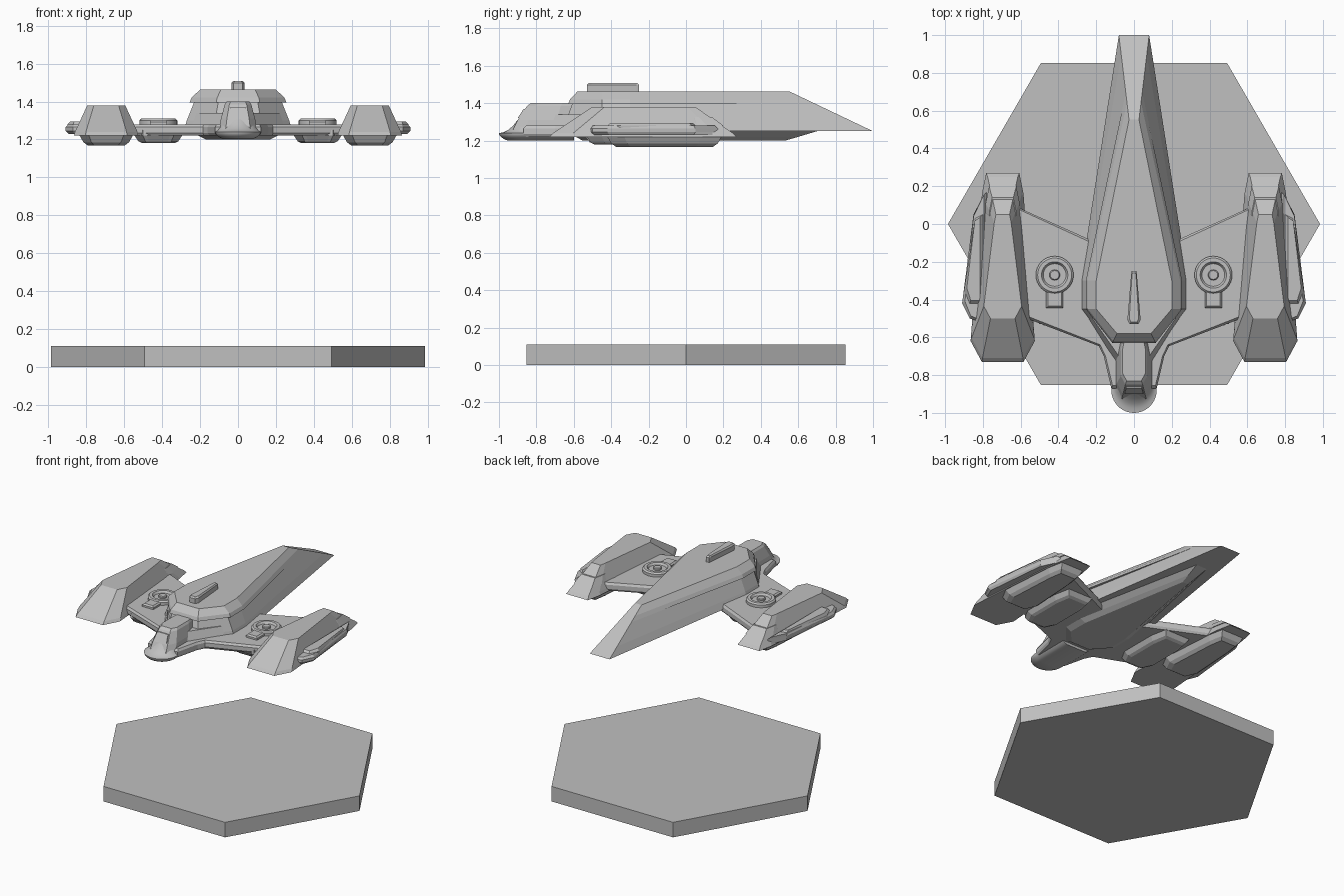
import bpy, bmesh, math

if "Cube" in bpy.data.objects:
    bpy.data.objects.remove(bpy.data.objects["Cube"], do_unlink=True)

tone = .53
grey = bpy.data.materials.new("plain_grey")
grey.use_nodes = True
grey.diffuse_color = (tone, tone, tone, 1)
grey.node_tree.nodes["Principled BSDF"].inputs["Base Color"].default_value = grey.diffuse_color


def loft(name, layers, side=1, smooth=False):
    """Skin stacked outlines; layers = [(height, outline), ...]."""
    bm = bmesh.new()
    rings = [[bm.verts.new((x * side, y, height)) for x, y in outline]
             for height, outline in layers]
    for lower, upper in zip(rings, rings[1:]):
        for i in range(len(lower)):
            bm.faces.new((lower[i - 1], lower[i], upper[i], upper[i - 1]))
    bm.faces.new(rings[0])
    bm.faces.new(rings[-1])
    bmesh.ops.recalc_face_normals(bm, faces=bm.faces)
    mesh = bpy.data.meshes.new(name)
    bm.to_mesh(mesh)
    bm.free()
    mesh.materials.append(grey)
    part = bpy.data.objects.new(name, mesh)
    bpy.context.collection.objects.link(part)
    if smooth:
        bpy.ops.object.select_all(action="DESELECT")
        part.select_set(True)
        bpy.context.view_layer.objects.active = part
        bpy.ops.object.shade_smooth_by_angle(angle=math.radians(35))


def shrink(outline, inset):
    """Pull an outline towards its middle by the inset on each side."""
    xs, ys = zip(*outline)

    def pull(value, values):
        middle, half = (max(values) + min(values)) / 2, (max(values) - min(values)) / 2
        return middle + (value - middle) * (1 - inset / half)

    return [(pull(x, xs), pull(y, ys)) for x, y in outline]


def slab(name, outline, low, high, edge=.015, side=1, smooth=False):
    """Plate with chamfered rims above and below."""
    small = shrink(outline, edge)
    loft(name, [(low, small), (low + edge, outline), (high - edge, outline), (high, small)],
         side, smooth)


def sym(half, centre=0):
    """Complete a half outline across its centre line."""
    return ([(centre + x, y) for x, y in half]
            + [(centre - x, y) for x, y in reversed(half)])


def rect(centre, half, front, rear):
    return sym([(half, front), (half, rear)], centre)


def circle(radius, x=0, y=0, sides=32):
    turns = [math.tau * i / sides for i in range(sides)]
    return [(x + radius * math.cos(t), y + radius * math.sin(t)) for t in turns]


def casing(centre, front, rear, nose, tail):
    """Long outline with cut corners; nose and tail are half widths."""
    return sym([(nose * .65, front), (nose, front + nose * .65),
                (tail, rear - tail), (tail * .8, rear)], centre)


def blade(tip, wide):
    """Hull outline: long tapering tail, blunt front."""
    return sym([(tip * .12 - .04, tip), (wide, -.3), (wide, -.45),
                (wide * .45, -.4 - wide * .9)])


def tail_tip(height):
    """The tail edge slopes forward as the hull rises."""
    return 1 - (height - keel_top) * 2.1


def nose_ring(radius, front):
    """Round-fronted outline running back into the neck."""
    turns = [math.pi * i / 20 for i in range(21)]
    arc = [(radius * math.cos(t), front + radius - radius * math.sin(t)) for t in turns]
    return [(radius, neck)] + arc + [(-radius, neck)]


wing_low, keel_top, wing_top = 1.22, 1.25, 1.28
neck = -.6

# Hexagonal display base
loft("base", [(height, circle(.985, sides=6)) for height in (0, .11)])

# Main hull: keel, body, overhanging deck and fin
loft("hull_keel", [(1.2, blade(.53, .17)), (wing_low, blade(.6, .21)),
                   (keel_top, blade(.7, .25))])
loft("hull_body", [(height, blade(tail_tip(height), wide))
                   for height, wide in ((keel_top, .285), (1.3, .27), (1.4, .23))])
loft("hull_deck", [(height, blade(tail_tip(height), wide))
                   for height, wide in ((1.395, .255), (1.42, .245), (1.463, .2))])
slab("dorsal_fin", casing(0, -.53, -.25, .035, .015), 1.44, 1.508, edge=.01)

# Neck and cockpit
slab("neck_fairing", sym([(.28, -.45), (.16, -.7), (.12, -.87)]), wing_low, wing_top)
loft("neck_shoulder", [(keel_top, sym([(.25, -.5), (.1, -.74)])),
                       (1.34, sym([(.22, -.5), (.08, -.7)]))])
bowl = [math.radians(angle) for angle in range(50, -1, -10)]
loft("nose_underside",
     [(1.24 - .05 * math.sin(a), nose_ring(.12 * math.cos(a), -.88 - .12 * math.cos(a)))
      for a in bowl], smooth=True)
loft("nose_top", [(1.24 + .07 * t * t, nose_ring(.12 - .04 * t, t / 10 - 1))
                  for t in (0, .25, .5, .75, 1)], smooth=True)
loft("canopy", [(height, casing(0, front, neck, half, half))
                for height, front, half in ((keel_top, -.93, .1), (1.31, -.9, .09),
                                            (1.385, -.85, .07), (1.4, -.83, .06))])
loft("canopy_window", [(1.32, rect(0, .05, -.9, -.88)), (1.37, rect(0, .04, -.868, -.85))])

for side, label in ((1, "left_"), (-1, "right_")):
    # Wing
    slab(label + "wing", [(.15, -.66), (.62, -.48), (.62, .09), (.15, -.12)],
         wing_low, wing_top, side=side)

    # Round dish on the wing with a stud and a front tab
    dish_x, dish_y = .42, -.27
    loft(label + "dish", [(height, circle(radius, dish_x, dish_y)) for height, radius in (
        (keel_top, .1), (1.3, .1), (1.31, .09), (1.31, .07), (1.295, .06))], side, smooth=True)
    slab(label + "dish_stud", circle(.028, dish_x, dish_y), wing_top, 1.31, .005, side, True)
    slab(label + "dish_tab", rect(dish_x, .045, -.445, -.35), keel_top, 1.303, .01, side)

    # Pod and intake below the wing
    pod = casing(dish_x, -.53, -.05, .125, .125)
    loft(label + "pod", [(1.18, shrink(pod, .04)), (1.19, shrink(pod, .02)),
                         (wing_low, pod), (keel_top, pod)], side)
    loft(label + "pod_intake", [(1.19, rect(dish_x, .05, -.515, -.45)),
                                (wing_low, rect(dish_x, .06, -.537, -.45))], side)

    # Engine nacelle: tapered body, belly, rear collar
    axis = .695
    loft(label + "nacelle", [(wing_low, casing(axis, -.73, .27, .17, .11)),
                             (1.24, casing(axis, -.71, .25, .165, .1)),
                             (1.38, casing(axis, -.5, .05, .1, .045))], side)
    belly = casing(axis, -.42, .19, .14, .11)
    loft(label + "nacelle_belly", [(1.167, shrink(belly, .045)), (1.185, shrink(belly, .02)),
                                   (wing_low, belly)], side)
    loft(label + "nacelle_collar", [(wing_top, casing(axis, 0, .2, .09, .09)),
                                    (1.325, casing(axis, 0, .14, .07, .07))], side)

    # Outboard fairing with a long side rail
    slab(label + "outer_fairing", [(.78, -.53), (.87, -.5), (.91, -.42), (.85, .05), (.78, .17)],
         1.23, wing_top, side=side)
    slab(label + "side_rail", [(.8, -.42), (.87, -.42), (.9, -.35), (.84, .03), (.8, .05)],
         keel_top, 1.295, side=side)
